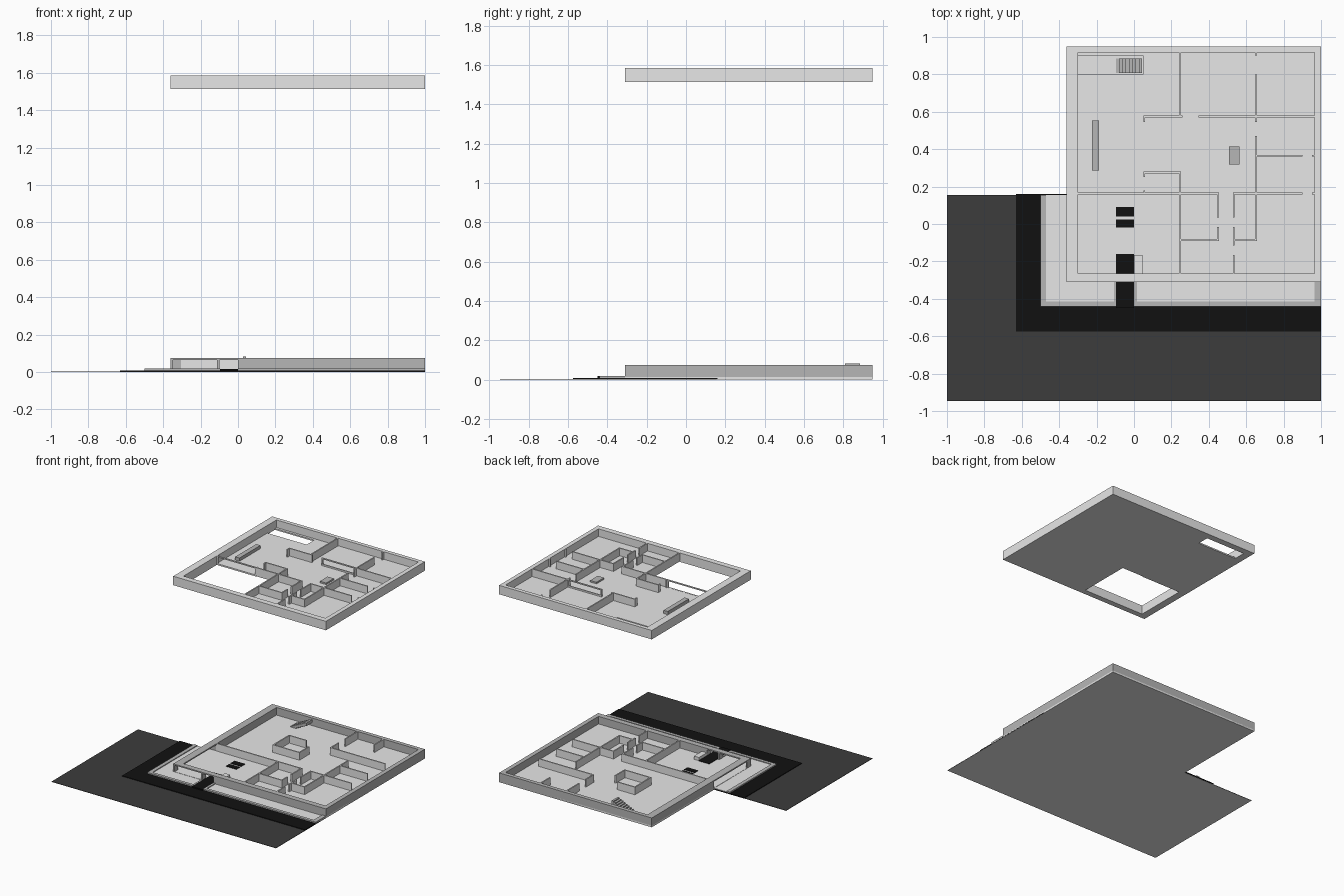
import bpy, bmesh

def mat(name, v):
    m = bpy.data.materials.new(name)
    m.diffuse_color = (v, v, v, 1)
    return m

LIGHT = mat("light_grey", 0.8)
MID = mat("mid_grey", 0.47)
DARK = mat("dark_asphalt", 0.045)
BLACK = mat("black_paving", 0.0055)

def boxes(name, items, material):
    """One object from boxes given as (x0, x1, y0, y1, z0, z1)."""
    bm = bmesh.new()
    for x0, x1, y0, y1, z0, z1 in items:
        vs = bmesh.ops.create_cube(bm, size=1)["verts"]
        for v in vs:
            v.co.x = x1 if v.co.x > 0 else x0
            v.co.y = y1 if v.co.y > 0 else y0
            v.co.z = z1 if v.co.z > 0 else z0
    me = bpy.data.meshes.new(name)
    bm.to_mesh(me)
    bm.free()
    me.materials.append(material)
    ob = bpy.data.objects.new(name, me)
    bpy.context.collection.objects.link(ob)
    return ob

T = 0.005  # half thickness of partitions

def partitions(name, across, along, z0, z1):
    """across: (y, x0, x1) walls; along: (x, y0, y1) walls."""
    b = [(x0 - T, x1 + T, y - T, y + T, z0, z1) for y, x0, x1 in across]
    b += [(x - T, x + T, y0, y1, z0, z1) for x, y0, y1 in along]
    boxes(name, b, LIGHT)

def frame(name, y, x0, x1, z0, z1):
    """Wide wall opening with a low sill, a header and end posts."""
    boxes(name, [(x0, x1, y - T, y + T, z0, z0 + 0.012),
                 (x0, x1, y - T, y + T, z1 - 0.009, z1),
                 (x0, x0 + 0.01, y - T, y + T, z0, z1),
                 (x1 - 0.01, x1, y - T, y + T, z0, z1)], LIGHT)

XL, XR, YF, YB = -0.36, 1.0, -0.31, 0.95       # house outside
IL, IR, IF, IB = -0.30, 0.965, -0.265, 0.918   # house inside

# ---------- grounds ----------
boxes("ground_base", [(-1, 1, -0.945, 0.155, 0, 0.001),
                      (XL, 1, 0.155, YB, 0, 0.001)], LIGHT)
boxes("road", [(-1, 1, -0.945, 0.155, 0.001, 0.003)], DARK)
boxes("pavement", [(-0.63, 1, -0.575, 0.16, 0.002, 0.008)], BLACK)
boxes("entry_path", [(-0.095, 0, -0.45, -0.16, 0.008, 0.017),
                     (-0.095, 0, -0.02, 0.025, 0.008, 0.017),
                     (-0.095, 0, 0.04, 0.092, 0.008, 0.017)], BLACK)

# planting beds with raised kerbs
boxes("planting_beds", [(-0.47, -0.105, -0.415, YF, 0.006, 0.012),
                        (-0.47, XL, YF, 0.155, 0.006, 0.012),
                        (0.015, 0.965, -0.415, YF, 0.006, 0.012)], LIGHT)
boxes("bed_kerbs", [(-0.5, -0.095, -0.44, -0.415, 0.003, 0.018),
                    (-0.5, -0.47, -0.415, 0.155, 0.003, 0.018),
                    (-0.108, -0.095, -0.415, YF, 0.003, 0.018),
                    (0, 1, -0.44, -0.415, 0.003, 0.018),
                    (0, 0.015, -0.415, YF, 0.003, 0.018),
                    (0.965, 1, -0.415, YF, 0.003, 0.018)], MID)

# ---------- lower storey ----------
H0, H1 = 0.014, 0.075
boxes("lower_floor", [(XL, XR, YF, YB, 0.001, H0)], LIGHT)
boxes("lower_outer_walls", [(XL, XR, IB, YB, 0.001, H1),
                            (IR, XR, YF, IB, 0.001, H1),
                            (0.0, IR, YF, IF, 0.001, H1),
                            (XL, IL, 0.16, IB, 0.001, H1)], MID)
# open porch at the front left corner
boxes("porch_posts", [(XL, XL + 0.012, YF, IF, H0, H1),
                      (-0.112, -0.098, YF, IF, H0, H1)], MID)
boxes("porch_beams", [(XL, 0, YF, IF, 0.065, H1),
                      (XL, IL, IF, 0.16, 0.065, H1)], MID)
boxes("porch_bench", [(0, 0.045, IF, -0.165, H0, 0.04)], LIGHT)
partitions("lower_partitions",
           [(0.163, IL, 0.45), (0.163, 0.533, 0.895), (0.38, 0.05, 0.28),
            (0.58, 0.05, 0.2), (0.58, 0.42, 0.9), (0.365, 0.652, 0.895),
            (-0.085, 0.245, 0.45), (-0.085, 0.533, 0.652)],
           [(0.05, 0.38, 0.58), (0.28, 0.38, 0.5), (0.42, 0.58, 0.68),
            (0.42, 0.76, IB), (0.652, 0.165, 0.47), (0.652, -0.085, 0.163),
            (0.245, IF, 0.163), (0.45, 0.035, 0.163), (0.45, -0.085, -0.015),
            (0.533, -0.115, -0.015), (0.533, 0.035, 0.163),
            (0.533, IF, -0.165), (0.652, 0.8, IB)], H0, H1)

# staircase climbing to the right
N = 8
run = 0.14 / N
boxes("staircase", [(-0.097 + i * run, -0.097 + (i + 1) * run, 0.808, 0.885,
                     max(H0, i * 0.0085 - 0.002), 0.022 + i * 0.0087)
                    for i in range(N)], MID)

# ---------- upper storey ----------
U0, UF, U1 = 1.513, 1.524, 1.585
# floor left open over the porch and the stairs
boxes("upper_floor", [(0.245, IR, IF, 0.163, U0, UF),
                      (IL, IR, 0.163, 0.802, U0, UF),
                      (0.05, IR, 0.802, 0.898, U0, UF),
                      (IL, IR, 0.898, IB, U0, UF)], LIGHT)
boxes("upper_outer_walls", [(XL, XR, IB, YB, U0, U1),
                            (XL, XR, YF, IF, U0, U1),
                            (XL, IL, IF, IB, U0, U1),
                            (IR, XR, IF, IB, U0, U1)], LIGHT)
partitions("upper_partitions",
           [(0.575, 0.055, 0.255), (0.575, 0.652, IR), (0.365, 0.652, 0.895),
            (0.365, 0.957, IR), (0.163, 0.055, 0.45), (0.163, 0.533, 0.895),
            (0.163, 0.957, IR), (0.275, 0.06, 0.245),
            (-0.085, 0.245, 0.45), (-0.085, 0.533, 0.652)],
           [(0.245, 0.575, IB), (0.055, 0.545, 0.575), (0.055, 0.25, 0.28),
            (0.055, 0.163, 0.178), (0.245, IF, 0.275), (0.652, 0.9, IB),
            (0.652, 0.575, 0.8), (0.652, 0.545, 0.575), (0.652, -0.085, 0.47),
            (0.45, 0.035, 0.163), (0.45, -0.085, -0.015),
            (0.533, 0.035, 0.163), (0.533, -0.115, -0.015),
            (0.533, IF, -0.165)], UF, U1)
frame("balcony_opening", 0.163, IL, 0.05, U0, U1)
frame("hall_opening", 0.575, 0.345, 0.652, UF, U1)

# furniture blocks
boxes("long_counter", [(-0.225, -0.187, 0.285, 0.553, UF, 1.55)], MID)
boxes("low_table", [(0.507, 0.563, 0.318, 0.415, UF, 1.537)], MID)
